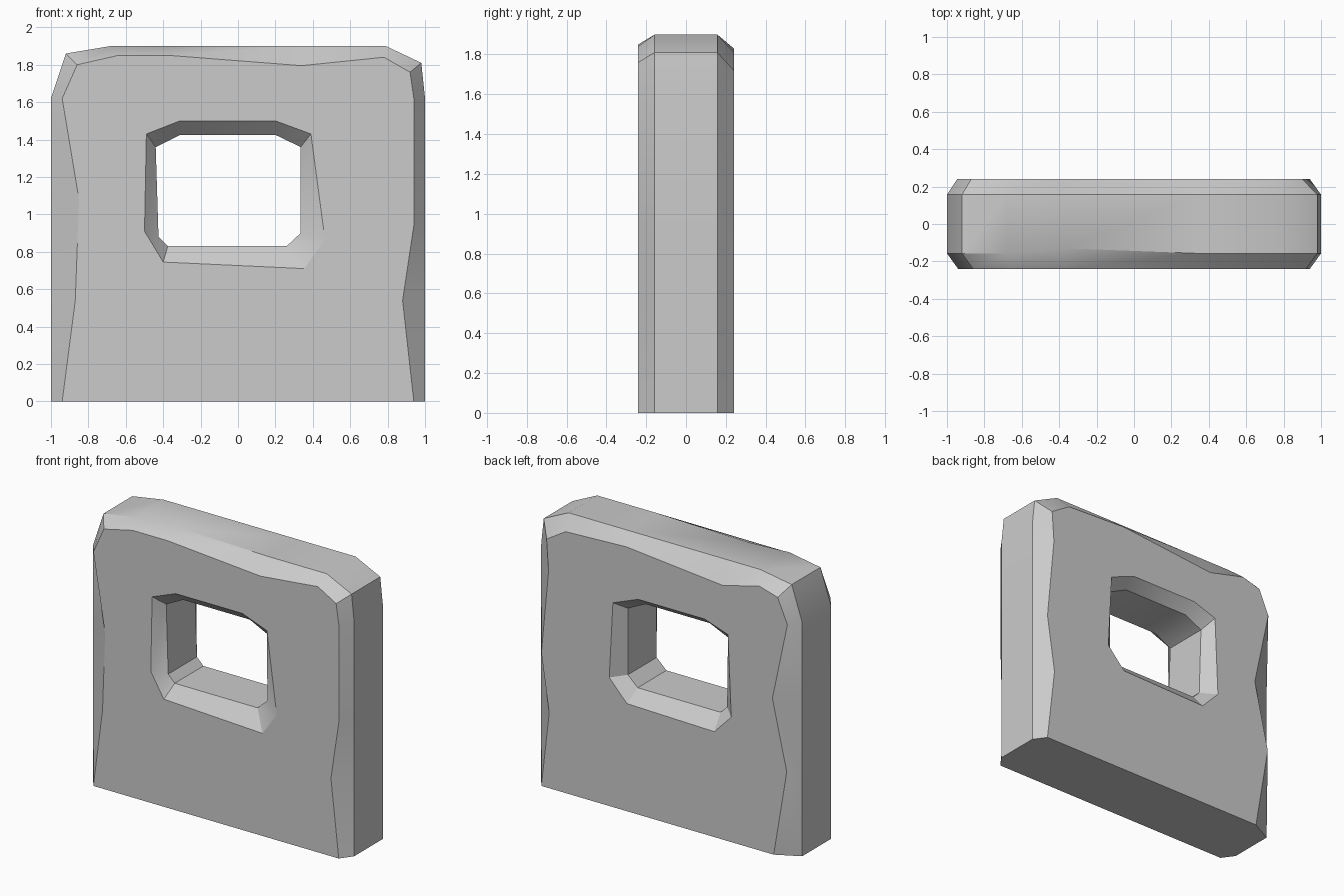
import bpy
import bmesh

if "Cube" in bpy.data.objects:
    bpy.data.objects.remove(bpy.data.objects["Cube"])

# Outer outlines in (x, z): worn front edge, straight rim, worn back edge
front = [(-.94, 0), (-.87, .54), (-.85, 1.08), (-.94, 1.62), (-.86, 1.80), (-.64, 1.85), (-.37, 1.85),
         (.34, 1.795), (.78, 1.84), (.92, 1.76), (.94, 1.62), (.94, .94), (.88, .54), (.94, 0)]
rim = [(-1, 0), (-1, .54), (-1, 1.08), (-1, 1.62), (-.92, 1.86), (-.68, 1.9), (-.37, 1.9),
       (.34, 1.9), (.79, 1.9), (.98, 1.81), (1, 1.62), (1, .94), (1, .54), (1, 0)]
back = [(-.84, 0), (-.94, .6), (-.83, 1.08), (-.945, 1.62), (-.87, 1.79), (-.73, 1.83), (-.45, 1.76),
        (.29, 1.83), (.755, 1.81), (.9, 1.72), (.885, 1.5), (.94, .92), (.88, .52), (.94, 0)]

# Window outlines: flared front, straight tunnel, flared back
win_front = [(-.49, 1.43), (-.31, 1.5), (.2, 1.5), (.39, 1.43),
             (.465, .865), (.355, .71), (-.40, .745), (-.50, .91)]
win_mid = [(-.44, 1.36), (-.31, 1.425), (.2, 1.425), (.335, 1.36),
           (.335, .9), (.26, .83), (-.375, .83), (-.425, .88)]
win_back = [(-.49, 1.43), (-.31, 1.49), (.2, 1.49), (.392, 1.415),
            (.42, .89), (.285, .745), (-.385, .73), (-.515, .865)]

Y_FACE, Y_RIM = .24, .157
bm = bmesh.new()


def ring(points, y):
    return [bm.verts.new((x, y, z)) for x, z in points]


def skin(rings):
    for a, b in zip(rings, rings[1:]):
        n = len(a)
        for i in range(n):
            j = (i + 1) % n
            bm.faces.new((a[i], a[j], b[j], b[i]))


def loop_edges(r):
    return [bm.edges.get((r[i - 1], r[i])) for i in range(len(r))]


# Outer skin and window tunnel
outer = [ring(front, -Y_FACE), ring(rim, -Y_RIM), ring(rim, Y_RIM), ring(back, Y_FACE)]
inner = [ring(win_front, -Y_FACE), ring(win_mid, -Y_RIM), ring(win_mid, Y_RIM), ring(win_back, Y_FACE)]
outer[1][6].co.y = -.13  # chip on the top front edge
skin(outer)
skin(inner)

# Flat front and back faces around the window
for k in (0, 3):
    bmesh.ops.triangle_fill(bm, use_beauty=True, edges=loop_edges(outer[k]) + loop_edges(inner[k]))
bmesh.ops.recalc_face_normals(bm, faces=bm.faces)

mesh = bpy.data.meshes.new("stone_window_wall")
bm.to_mesh(mesh)
bm.free()
wall = bpy.data.objects.new("stone_window_wall", mesh)
bpy.context.collection.objects.link(wall)
bpy.context.view_layer.objects.active = wall
wall.select_set(True)
bpy.ops.object.shade_smooth_by_angle(angle=.5)
